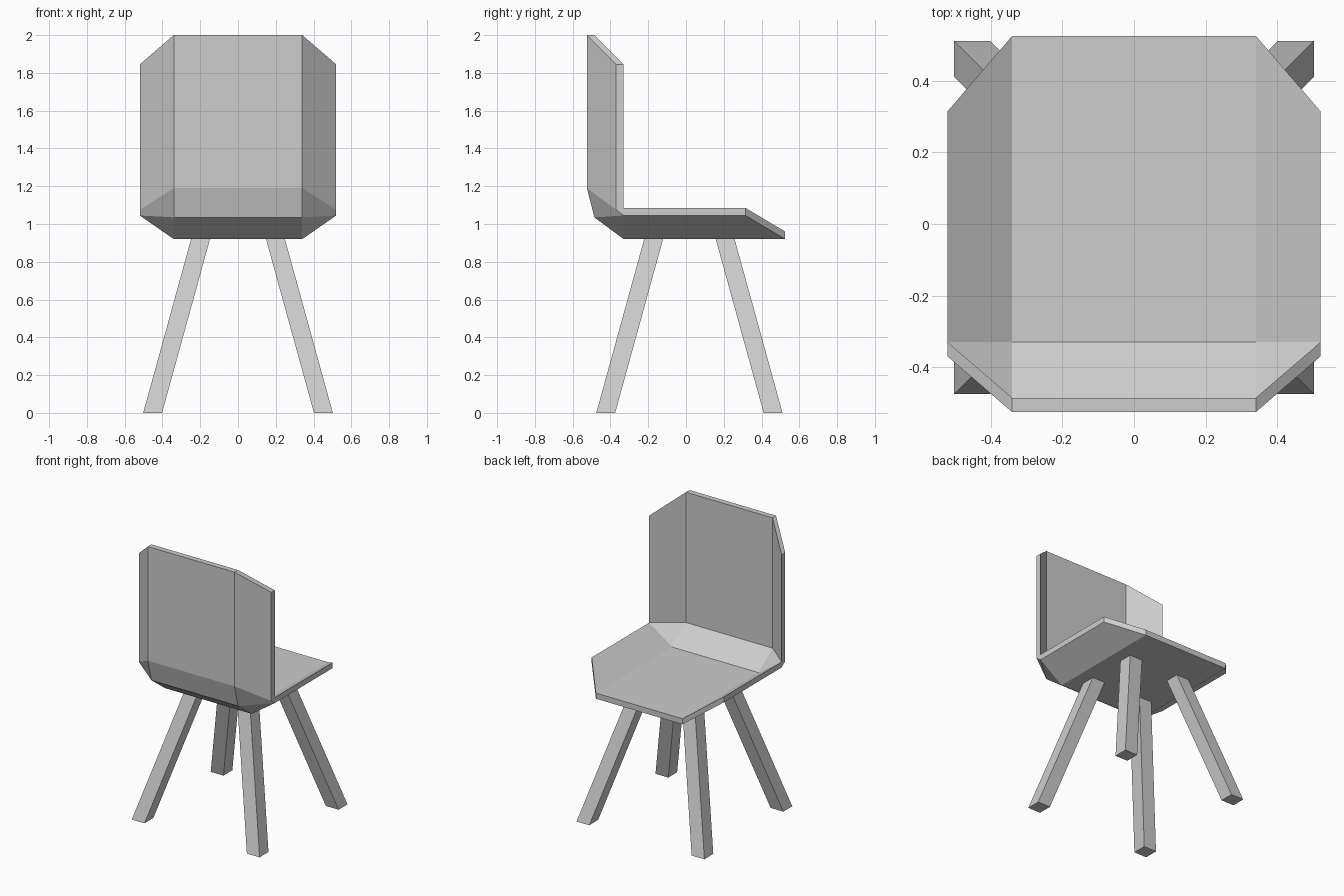
import bpy
import bmesh

cube = bpy.data.objects.get("Cube")
if cube:
    bpy.data.objects.remove(cube, do_unlink=True)

# One plain grey for the whole chair
grey = bpy.data.materials.new("light_grey")
grey.use_nodes = True
colour = (0.61, 0.61, 0.61, 1)
grey.diffuse_color = colour
grey.node_tree.nodes["Principled BSDF"].inputs["Base Color"].default_value = colour


def finish(bm, name):
    """Turn a bmesh into a named, flat shaded object."""
    bmesh.ops.remove_doubles(bm, verts=bm.verts[:], dist=0.0005)
    bmesh.ops.recalc_face_normals(bm, faces=bm.faces[:])
    mesh = bpy.data.meshes.new(name)
    bm.to_mesh(mesh)
    bm.free()
    mesh.materials.append(grey)
    obj = bpy.data.objects.new(name, mesh)
    bpy.context.collection.objects.link(obj)
    return obj


# Shell dimensions
MID, WING = 0.34, 0.52      # half widths of centre panel and of wing tips
T = 0.04                    # shell thickness
FRONT, CUT = 0.525, 0.315   # front edge, and where the wing corner is cut
BEND = -0.33                # where the seat turns up into the back
BACK = -0.485               # inner face of the backrest

# Inner and outer outlines as (y, z): centre panel, then wing tip
inner_mid = [(FRONT, 0.92 + T), (BEND, 0.92 + T), (BACK, 1.035 + T), (BACK, 2.0)]
outer_mid = [(FRONT, 0.92), (BEND, 0.92), (BACK, 1.035), (BACK - T, 1.19), (BACK - T, 2.0)]
inner_tip = [(CUT, 1.045 + T), (BEND, 1.045 + T), (BEND, 1.845)]
outer_tip = [(CUT, 1.045), (BEND, 1.045), (BEND - T, 1.075), (BEND - T, 1.845)]


def build_shell():
    bm = bmesh.new()

    def row(points, x):
        return [bm.verts.new((x, y, z)) for y, z in points]

    mids = {s: (row(inner_mid, s * MID), row(outer_mid, s * MID)) for s in (-1, 1)}
    (in_l, out_l), (in_r, out_r) = mids[-1], mids[1]

    # Centre panel: inside, outside, front edge and top edge
    for a, b in ((in_l, in_r), (out_l, out_r)):
        for i in range(len(a) - 1):
            bm.faces.new((a[i], a[i + 1], b[i + 1], b[i]))
    for i in (0, -1):
        bm.faces.new((in_l[i], in_r[i], out_r[i], out_l[i]))

    # Angled wings on both sides
    for s, (im, om) in mids.items():
        it, ot = row(inner_tip, s * WING), row(outer_tip, s * WING)
        wing_faces = [
            (im[0], im[1], it[1], it[0]),    # seat wing, upper side
            (im[1], im[2], it[1]),           # inner corner
            (im[2], im[3], it[2], it[1]),    # back wing, inner side
            (om[0], om[1], ot[1], ot[0]),    # seat wing, underside
            (om[1], om[2], ot[1]),           # lower corner
            (om[2], om[3], ot[2], ot[1]),    # rear bevel
            (om[3], om[4], ot[3], ot[2]),    # back wing, outer side
            (im[0], it[0], ot[0], om[0]),    # cut front corner
            (im[3], it[2], ot[3], om[4]),    # cut top corner
            (it[0], it[1], ot[1], ot[0]),    # seat rim
            (it[1], ot[2], ot[1]),           # rim corner
            (it[1], it[2], ot[3], ot[2]),    # back rim
        ]
        for face in wing_faces:
            bm.faces.new(face)
    return finish(bm, "seat_shell")


def build_leg(name, foot, top, size=0.1, height=0.925):
    """Square leg sheared from its foot centre to its top centre."""
    bm = bmesh.new()
    bmesh.ops.create_cube(bm, size=1)
    for v in bm.verts:
        x, y = top if v.co.z > 0 else foot
        v.co = (x + v.co.x * size, y + v.co.y * size, height if v.co.z > 0 else 0)
    return finish(bm, name)


build_shell()

# Four splayed legs
for side, sx in (("right", -1), ("left", 1)):
    for end, sy in (("back", -1), ("front", 1)):
        build_leg(f"{end}_{side}_leg",
                  (sx * 0.452, 0.018 + sy * 0.443),
                  (sx * 0.197, 0.018 + sy * 0.188))
